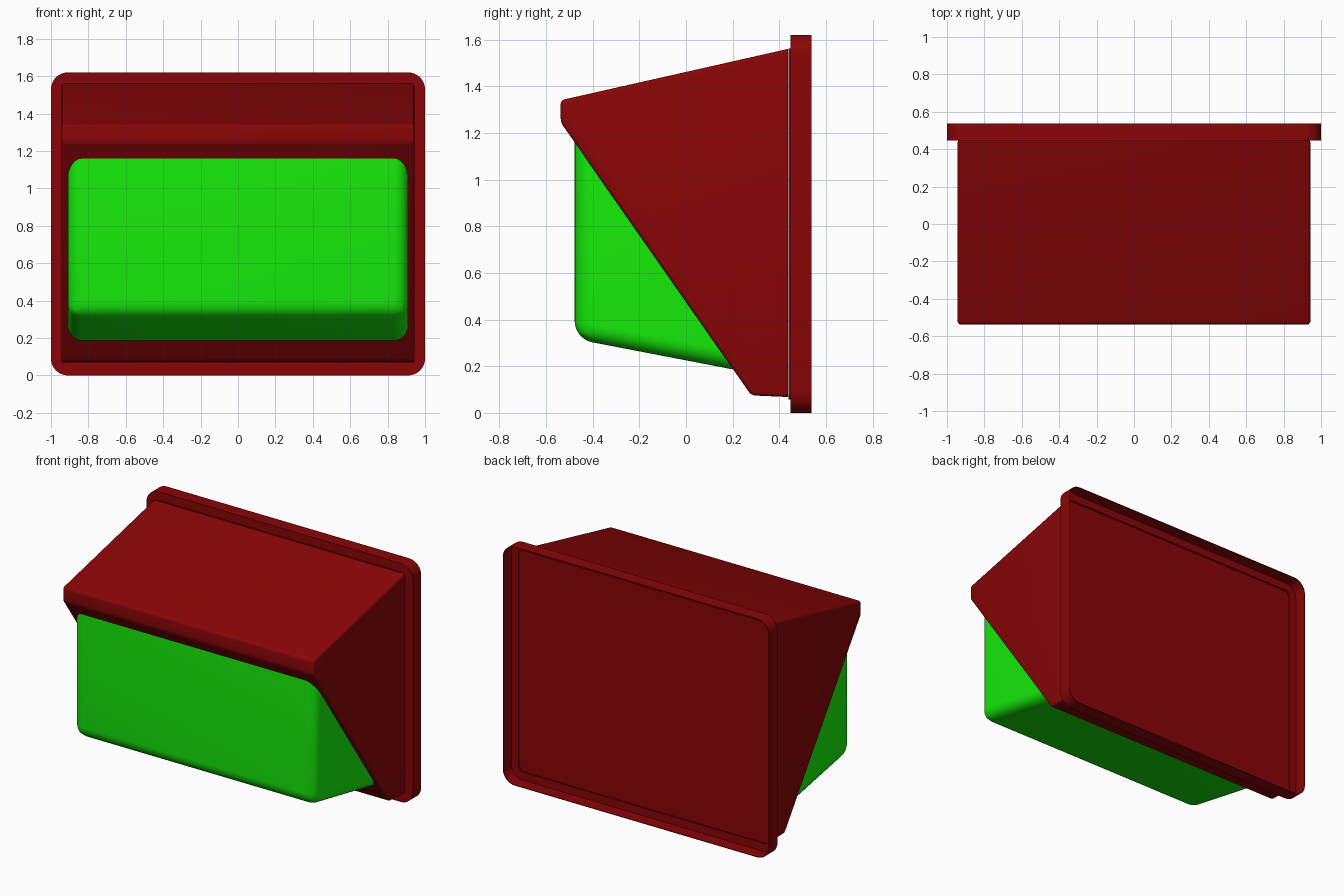
import bpy, bmesh, math

if "Cube" in bpy.data.objects:
    bpy.data.objects.remove(bpy.data.objects["Cube"])


def material(name, rgb):
    m = bpy.data.materials.new(name)
    m.diffuse_color = (*rgb, 1)
    m.use_nodes = True
    m.node_tree.nodes["Principled BSDF"].inputs["Base Color"].default_value = m.diffuse_color
    return m


def finish(name, bm, mat):
    bmesh.ops.recalc_face_normals(bm, faces=bm.faces[:])
    me = bpy.data.meshes.new(name)
    bm.to_mesh(me)
    bm.free()
    ob = bpy.data.objects.new(name, me)
    bpy.context.collection.objects.link(ob)
    me.materials.append(mat)
    bpy.ops.object.select_all(action='DESELECT')
    ob.select_set(True)
    bpy.context.view_layer.objects.active = ob
    bpy.ops.object.shade_smooth_by_angle(angle=math.radians(35))
    return ob


def prism(name, profile, half, radius, segments, mat):
    """Extrude a (y, z) profile across x; the side from last to first point stays sharp."""
    bm = bmesh.new()
    left = [bm.verts.new((-half, y, z)) for y, z in profile]
    right = [bm.verts.new((half, y, z)) for y, z in profile]
    bm.faces.new(left)
    bm.faces.new(right)
    n = len(profile)
    for i in range(n):
        j = (i + 1) % n
        back = bm.faces.new((left[i], left[j], right[j], right[i]))
    soft = [e for e in bm.edges if e not in back.edges[:]]
    bmesh.ops.bevel(bm, geom=soft, offset=radius, segments=segments,
                    profile=0.5, affect='EDGES', clamp_overlap=True)
    return finish(name, bm, mat)


red = material("red_paint", (0.25, 0.0015, 0.002))
green = material("green_lens", (0.008, 0.86, 0.003))

# Wedge housing
prism("housing", [(0.438, 1.56), (-0.537, 1.34), (-0.537, 1.245),
                  (0.28, 0.075), (0.438, 0.068)], 0.943, 0.016, 4, red)

# Lens bulging out of the sloping underside
prism("lens", [(0.24, 0.179), (-0.477, 0.317), (-0.477, 1.2)], 0.91, 0.075, 8, green)


def rounded_loop(bm, inset, y):
    """Rounded rectangle in the x-z plane, inset from the flange outline."""
    loop, r = [], 0.09
    for cx, cz, start in ((1 - r, 1.62 - r, 0), (r - 1, 1.62 - r, 90),
                          (r - 1, r, 180), (1 - r, r, 270)):
        for k in range(9):
            a = math.radians(start + k * 90 / 8)
            loop.append(bm.verts.new((cx + (r - inset) * math.cos(a), y,
                                      cz + (r - inset) * math.sin(a))))
    return loop


# Rear flange: thin-walled tray, open to the back, with a sunken back panel
bm = bmesh.new()
loops = [rounded_loop(bm, i, y) for i, y in (
    (0.062, 0.447), (0, 0.447), (0, 0.537), (0.004, 0.537),
    (0.004, 0.451), (0.058, 0.451), (0.058, 0.439))]
for a, b in zip(loops, loops[1:]):
    for i in range(len(a)):
        j = (i + 1) % len(a)
        bm.faces.new((a[i], a[j], b[j], b[i]))
bm.faces.new(loops[-1])
finish("rear_flange", bm, red)
